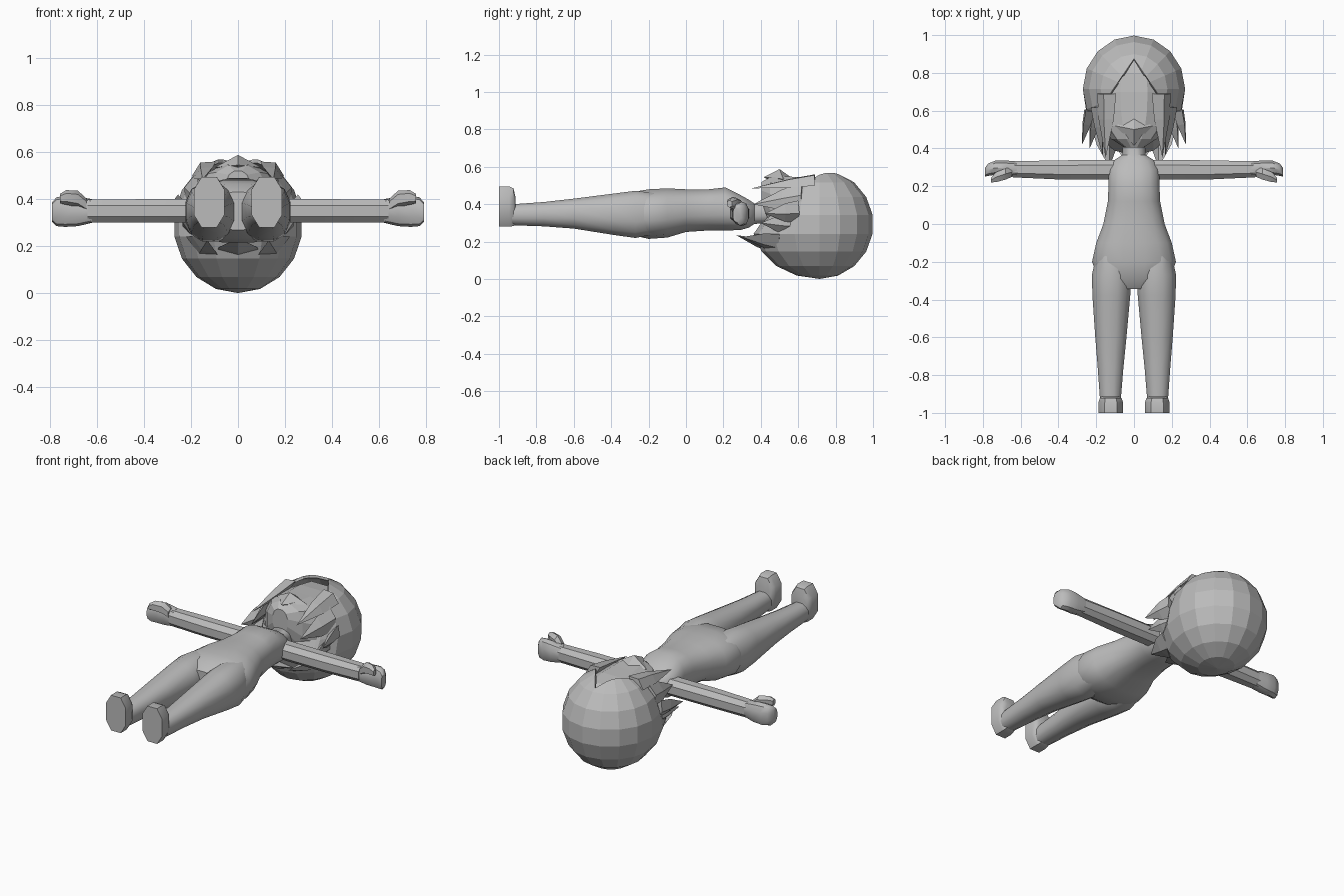
import bpy, bmesh, math
from mathutils import Vector

if "Cube" in bpy.data.objects:
    bpy.data.objects.remove(bpy.data.objects["Cube"])

grey = bpy.data.materials.new("plain_grey")
grey.diffuse_color = (0.5, 0.5, 0.5, 1)
grey.use_nodes = True
grey.node_tree.nodes["Principled BSDF"].inputs["Base Color"].default_value = grey.diffuse_color


def finish(name, bm, smooth=None, mirror=False):
    bmesh.ops.recalc_face_normals(bm, faces=bm.faces)
    me = bpy.data.meshes.new(name)
    bm.to_mesh(me)
    bm.free()
    ob = bpy.data.objects.new(name, me)
    bpy.context.collection.objects.link(ob)
    me.materials.append(grey)
    if mirror:
        m = ob.modifiers.new("mirror", 'MIRROR')
        m.use_mirror_merge = False
    if smooth:
        bpy.ops.object.select_all(action='DESELECT')
        ob.select_set(True)
        bpy.context.view_layer.objects.active = ob
        bpy.ops.object.shade_smooth_by_angle(angle=math.radians(smooth))
    return ob


def loft(name, axis, rings, n=12, power=0.85, smooth=40, mirror=False):
    """Rings are (position, side min, side max, z min, z max) along axis."""
    bm = bmesh.new()
    loops = []
    for p, a0, a1, z0, z1 in rings:
        loop = []
        for i in range(n):
            t = 2 * math.pi * (i + 0.5) / n
            c, s = math.cos(t), math.sin(t)
            a = (a0 + a1) / 2 + (a1 - a0) / 2 * math.copysign(abs(c) ** power, c) / math.cos(math.pi / n) ** power
            z = (z0 + z1) / 2 + (z1 - z0) / 2 * math.copysign(abs(s) ** power, s) / math.cos(math.pi / n) ** power
            loop.append(bm.verts.new((p, a, z) if axis == 'x' else (a, p, z)))
        loops.append(loop)
    for A, B in zip(loops, loops[1:]):
        for i in range(n):
            j = (i + 1) % n
            bm.faces.new((A[i], A[j], B[j], B[i]))
    bm.faces.new(loops[0])
    bm.faces.new(loops[-1])
    return finish(name, bm, smooth, mirror)


def spike(name, base, tip, wide, mirror=True):
    """Pointed lock of hair; wide is the half-spread vector of its root."""
    bm = bmesh.new()
    base, tip, w = Vector(base), Vector(tip), Vector(wide)
    thick = (tip - base).cross(w).normalized() * 0.03
    mid = base.lerp(tip, 0.4)
    root = [bm.verts.new(base + d) for d in (w, thick, -w, -thick)]
    belly = [bm.verts.new(mid + d * 0.8) for d in (w, thick, -w, -thick)]
    top = bm.verts.new(tip)
    for i in range(4):
        j = (i + 1) % 4
        bm.faces.new((root[i], root[j], belly[j], belly[i]))
        bm.faces.new((belly[i], belly[j], top))
    bm.faces.new(root)
    return finish(name, bm, mirror=mirror)


# Torso from crotch to neck
loft("torso", 'y', [(y, -w, w, a, b) for y, w, a, b in [
    (-0.345, 0.09, 0.27, 0.43), (-0.29, 0.19, 0.235, 0.465), (-0.2, 0.222, 0.215, 0.48),
    (-0.1, 0.2, 0.222, 0.485), (0, 0.162, 0.252, 0.48), (0.12, 0.138, 0.26, 0.48),
    (0.21, 0.135, 0.26, 0.49), (0.29, 0.133, 0.262, 0.45), (0.335, 0.11, 0.275, 0.425),
    (0.365, 0.062, 0.295, 0.405), (0.46, 0.056, 0.3, 0.41)]], n=16, power=0.8)

# Legs and feet
loft("leg", 'y', [
    (-0.17, 0.04, 0.2, 0.24, 0.46), (-0.27, 0.012, 0.223, 0.22, 0.472), (-0.38, 0.02, 0.22, 0.235, 0.458),
    (-0.6, 0.04, 0.205, 0.27, 0.43), (-0.76, 0.056, 0.192, 0.282, 0.412),
    (-0.93, 0.07, 0.18, 0.288, 0.4)], mirror=True)
loft("foot", 'y', [
    (-1, 0.057, 0.188, 0.28, 0.494), (-0.945, 0.057, 0.188, 0.28, 0.495),
    (-0.922, 0.066, 0.181, 0.284, 0.485), (-0.912, 0.08, 0.17, 0.29, 0.44)],
    n=8, power=0.8, mirror=True)

# Arms, mitten hands and thumbs
loft("arm", 'x', [
    (0.09, 0.235, 0.34, 0.3, 0.4), (0.4, 0.236, 0.337, 0.3, 0.4), (0.64, 0.247, 0.332, 0.302, 0.398)],
    n=8, mirror=True)
loft("hand", 'x', [
    (0.62, 0.247, 0.332, 0.302, 0.398), (0.68, 0.255, 0.336, 0.288, 0.408),
    (0.735, 0.26, 0.335, 0.285, 0.412), (0.772, 0.255, 0.32, 0.288, 0.405),
    (0.79, 0.25, 0.295, 0.305, 0.385)], n=10, mirror=True)
loft("thumb", 'x', [
    (0.645, 0.25, 0.3, 0.35, 0.4), (0.68, 0.235, 0.295, 0.37, 0.432),
    (0.73, 0.222, 0.275, 0.38, 0.435), (0.757, 0.22, 0.245, 0.385, 0.42)], n=6, mirror=True)

# Head under the hair, with an upturned face
loft("head", 'y', [(y, -w, w, a, b) for y, w, a, b in [
    (0.405, 0.05, 0.38, 0.52), (0.45, 0.12, 0.28, 0.545), (0.52, 0.18, 0.18, 0.55),
    (0.6, 0.21, 0.12, 0.545), (0.7, 0.22, 0.08, 0.54), (0.8, 0.2, 0.08, 0.525),
    (0.89, 0.12, 0.16, 0.46)]], n=12, smooth=None)

# Wedge-shaped muzzle
bm = bmesh.new()
pts = [(-0.1, 0.52, 0.535), (0, 0.56, 0.545), (0.1, 0.52, 0.535), (0, 0.5, 0.588),
       (0, 0.415, 0.545), (0, 0.49, 0.5)]
v = [bm.verts.new(p) for p in pts]
for f in [(0, 1, 3), (1, 2, 3), (2, 4, 3), (4, 0, 3), (0, 5, 1), (1, 5, 2), (2, 5, 4), (4, 5, 0)]:
    bm.faces.new([v[i] for i in f])
finish("muzzle", bm)

# Faceted hair cap, stretched at the nape and opened around the face
bm = bmesh.new()
bmesh.ops.create_uvsphere(bm, u_segments=16, v_segments=9, radius=1)
for vt in bm.verts:
    x, y, z = vt.co
    py = 0.715 + 0.287 * y
    if y < 0 and z < 0.1:
        py = 0.715 + 0.287 * y * 1.25
    vt.co = (0.275 * x, py, 0.293 + 0.292 * z)
slope = 0.15 / 0.22
for co, no in [((0, 0.875, 0), (1, slope, 0)), ((0, 0.875, 0), (-1, slope, 0)),
               ((0.175, 0, 0), (1, 0, 0)), ((-0.175, 0, 0), (1, 0, 0))]:
    bmesh.ops.bisect_plane(bm, geom=bm.verts[:] + bm.edges[:] + bm.faces[:], plane_co=co, plane_no=no)
hole = []
for f in bm.faces:
    c = f.calc_center_median()
    if c.z > 0.3 and abs(c.x) < min(0.175, slope * (0.875 - c.y)):
        hole.append(f)
bmesh.ops.delete(bm, geom=hole, context='FACES')
hair = finish("hair_cap", bm)
shell = hair.modifiers.new("thickness", 'SOLIDIFY')
shell.thickness = 0.015

# Hair locks: fringe, sides and nape
spike("fringe_lock", (0.145, 0.69, 0.53), (0.15, 0.35, 0.485), (0.05, 0, -0.03))
spike("cheek_lock", (0.2, 0.62, 0.44), (0.165, 0.36, 0.4), (0.02, 0, -0.07))
spike("side_tuft", (0.235, 0.6, 0.36), (0.275, 0.42, 0.35), (0.02, 0, 0.06))
spike("ear_lock", (0.2, 0.57, 0.29), (0.235, 0.4, 0.3), (0.02, 0, 0.06))
spike("nape_side_lock", (0.15, 0.5, 0.19), (0.13, 0.3, 0.225), (0.07, 0, 0.05))
spike("nape_lock", (0, 0.46, 0.17), (0, 0.268, 0.235), (0.1, 0, 0), mirror=False)
